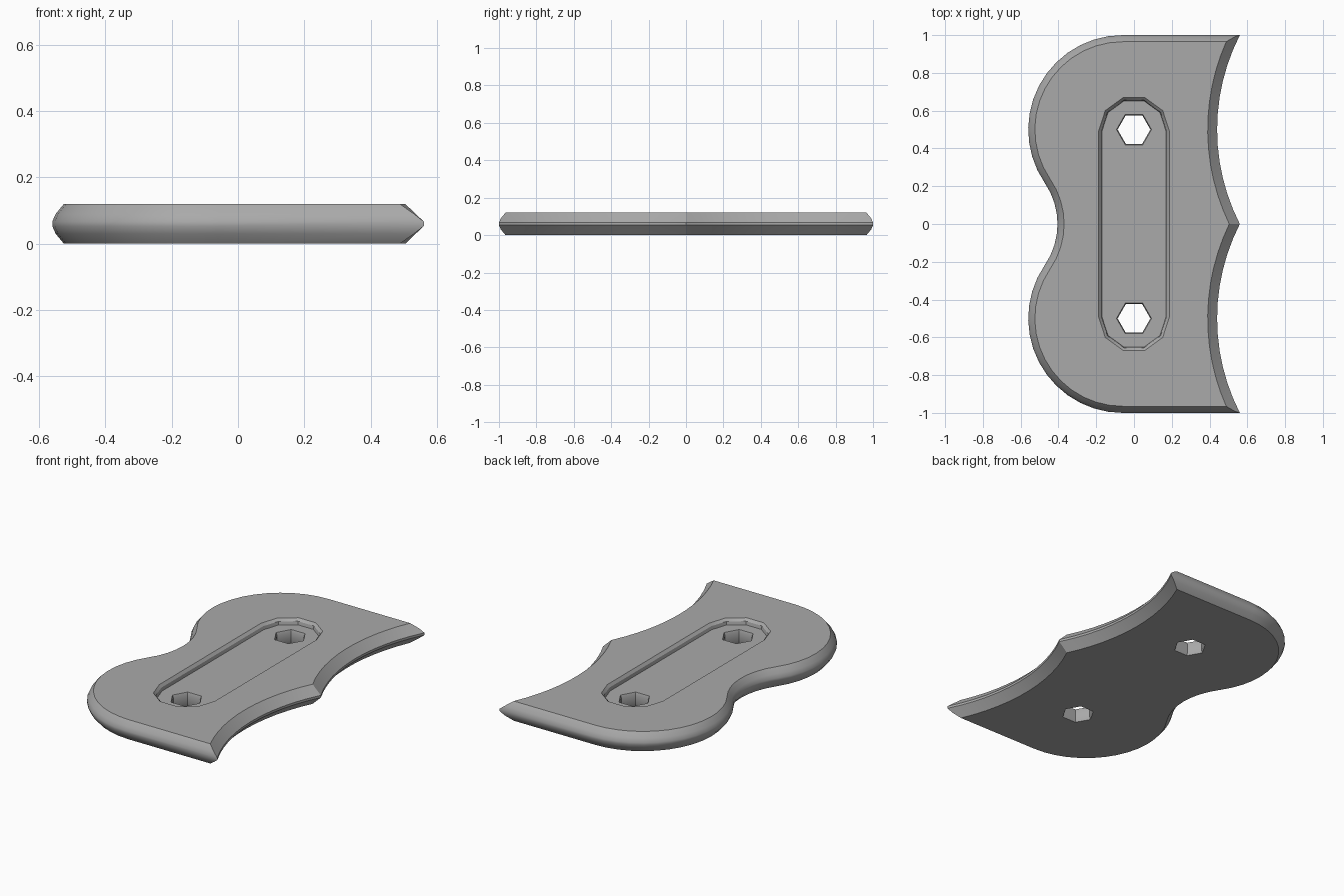
import bpy, bmesh
from math import sin, cos, asin, sqrt, radians, pi

T = 0.12            # plate thickness
RECESS_Z = 0.085    # floor of the slot

cube = bpy.data.objects.get("Cube")
if cube:
    bpy.data.objects.remove(cube, do_unlink=True)

steel = bpy.data.materials.new("grey steel")
steel.use_nodes = True
GREY = (0.4, 0.4, 0.4, 1)
steel.diffuse_color = GREY
steel.node_tree.nodes["Principled BSDF"].inputs["Base Color"].default_value = GREY


def loft(name, rings):
    """Closed solid through rings of (height, points)."""
    bm = bmesh.new()
    loops = [[bm.verts.new((x, y, z)) for x, y in pts] for z, pts in rings]
    for a, b in zip(loops, loops[1:]):
        for i in range(len(a)):
            j = (i + 1) % len(a)
            bm.faces.new((a[i], a[j], b[j], b[i]))
    bm.faces.new(loops[0][::-1])
    bm.faces.new(loops[-1])
    bmesh.ops.recalc_face_normals(bm, faces=bm.faces)
    mesh = bpy.data.meshes.new(name)
    bm.to_mesh(mesh)
    bm.free()
    mesh.materials.append(steel)
    obj = bpy.data.objects.new(name, mesh)
    bpy.context.collection.objects.link(obj)
    return obj


def arc(cx, cy, r, a0, a1, n):
    return [(cx + r * cos(a0 + (a1 - a0) * i / n),
             cy + r * sin(a0 + (a1 - a0) * i / n)) for i in range(n + 1)]


def outline(d, e):
    """Plate outline, inset by d on the rounded sides and e on the blade."""
    r = 1.10 + e
    a0 = pi + asin(0.5 / r)
    a1 = pi - asin((0.5 - d) / r)
    half = arc(1.54, 0.5, r, a0, a1, 12)                        # blade arc
    half += arc(-0.06, 0.5, 0.5 - d, pi / 2, radians(214.4), 14)  # lobe
    half += arc(-0.789, 0, 0.384 + d, radians(34.4), 0, 4)[1:]   # waist
    return half + [(x, -y) for x, y in half[-2:0:-1]]


# Plate with rounded sides and a straight double bevel on the blade
levels = [(0, 0.035, 0.05), (0.03, 0.01, 0.022), (0.053, 0, 0)]
levels += [(T - z, d, e) for z, d, e in reversed(levels)]
plate = loft("plate", [(z, outline(d, e)) for z, d, e in levels])


def slot(r):
    return arc(0, 0.49, r, 0, pi, 5) + arc(0, -0.49, r, pi, 2 * pi, 5)


def hexagon(y, r):
    return arc(0, y, r, 0, 2 * pi, 6)[:-1]


# Cutters for the slot and the two screw holes, chamfered at both mouths
cutters = [loft("slot_cutter", [(RECESS_Z, slot(0.17)), (T - 0.015, slot(0.174)),
                                (T, slot(0.188)), (T + 0.05, slot(0.188))])]
for y in (-0.5, 0.5):
    hole = [(-0.05, 0.093), (0, 0.093), (0.015, 0.087),
            (RECESS_Z - 0.015, 0.087), (RECESS_Z, 0.093), (T + 0.05, 0.093)]
    cutters.append(loft("hole_cutter", [(z, hexagon(y, r)) for z, r in hole]))

bpy.context.view_layer.objects.active = plate
for cutter in cutters:
    cutter.hide_render = True
    mod = plate.modifiers.new("cut", 'BOOLEAN')
    mod.operation = 'DIFFERENCE'
    mod.solver = 'EXACT'
    mod.object = cutter
    bpy.ops.object.modifier_apply(modifier=mod.name)
    bpy.data.objects.remove(cutter, do_unlink=True)

for obj in bpy.context.selected_objects:
    obj.select_set(False)
plate.select_set(True)
bpy.ops.object.shade_smooth_by_angle(angle=radians(30))
